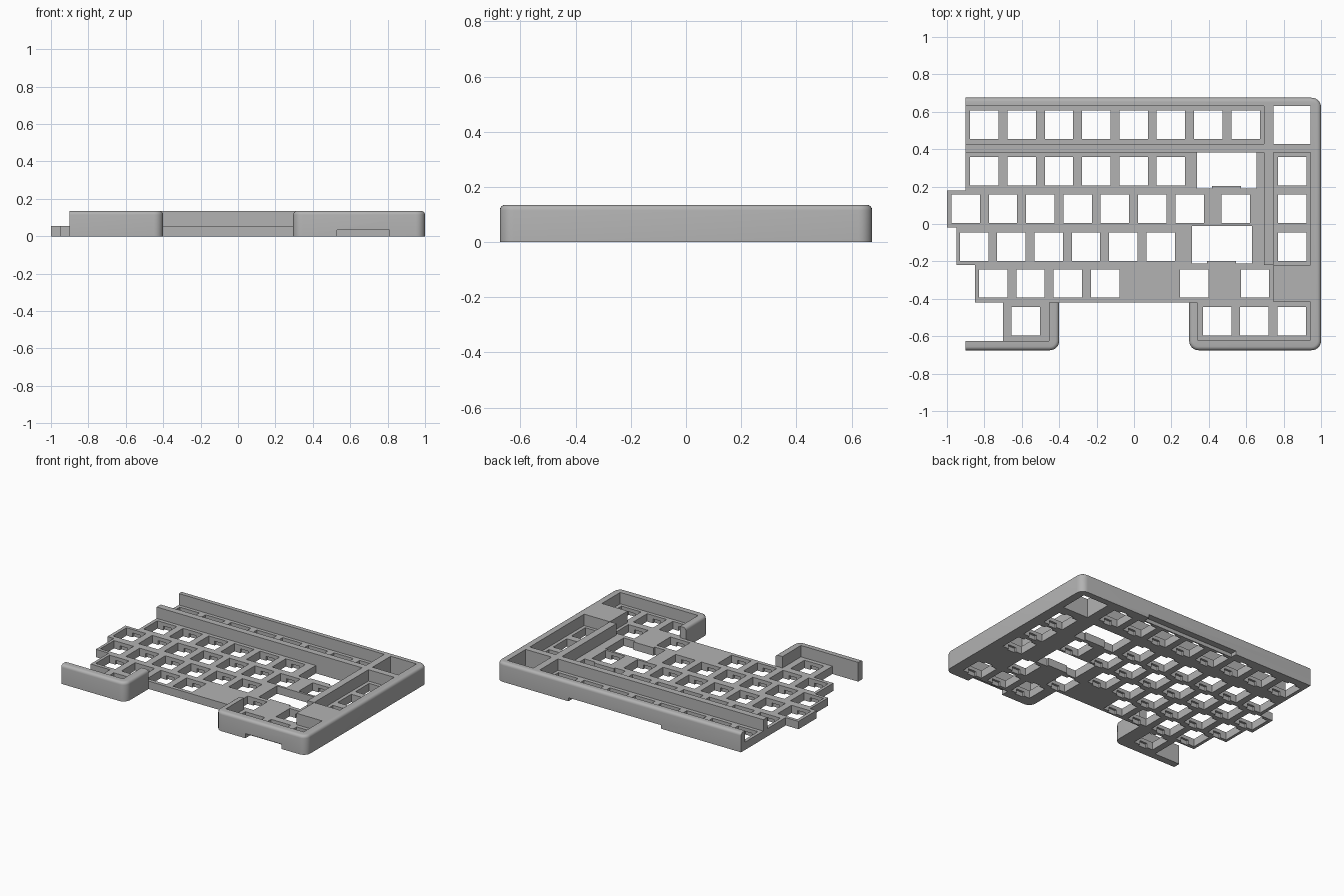
import bpy, bmesh
from math import cos, sin, pi
from mathutils import Vector

PLATE, RIM = 0.055, 0.135
KEY, PITCH = 0.152, 0.1995

cube = bpy.data.objects.get("Cube")
if cube:
    bpy.data.objects.remove(cube, do_unlink=True)

grey = bpy.data.materials.new("case_grey")
grey.use_nodes = True
colour = (0.45, 0.45, 0.45, 1)
grey.diffuse_color = colour
grey.node_tree.nodes["Principled BSDF"].inputs["Base Color"].default_value = colour


def make(name, bm):
    bmesh.ops.recalc_face_normals(bm, faces=bm.faces)
    me = bpy.data.meshes.new(name)
    bm.to_mesh(me)
    bm.free()
    me.materials.append(grey)
    ob = bpy.data.objects.new(name, me)
    bpy.context.collection.objects.link(ob)
    return ob


def extrude(bm, pts, z0, z1):
    face = bm.faces.new([bm.verts.new((x, y, z0)) for x, y in pts])
    new = bmesh.ops.extrude_face_region(bm, geom=[face])["geom"]
    for v in new:
        if isinstance(v, bmesh.types.BMVert):
            v.co.z = z1


def box(bm, x0, x1, y0, y1, z0, z1):
    extrude(bm, [(x0, y0), (x1, y0), (x1, y1), (x0, y1)], z0, z1)


def rounded(pts, r=0.05, steps=6):
    """Round every corner of an open right-angled path except its ends."""
    out = [pts[0]]
    for a, b, c in zip(pts, pts[1:], pts[2:]):
        p = Vector(b)
        u, w = (Vector(a) - p).normalized(), (Vector(c) - p).normalized()
        for i in range(steps + 1):
            t = i / steps * pi / 2
            out.append(tuple(p + u * r * (1 - sin(t)) + w * r * (1 - cos(t))))
    return out + [pts[-1]]


def wall(name, outer, inner):
    """Tall wall whose outer top edge is filleted."""
    bm = bmesh.new()
    path = rounded(outer)
    extrude(bm, path + inner, 0, RIM)
    on_path = lambda v: v.co.z > PLATE and any(
        (v.co.xy - Vector(p)).length < 1e-4 for p in path)
    edges = [e for e in bm.edges if all(on_path(v) for v in e.verts)]
    bmesh.ops.bevel(bm, geom=edges, offset=0.02, segments=4, profile=0.5,
                    affect='EDGES')
    return make(name, bm)


def combine(target, other, operation):
    mod = target.modifiers.new(other.name, 'BOOLEAN')
    mod.object, mod.operation, mod.solver = other, operation, 'EXACT'
    mod.use_self = True
    bpy.context.view_layer.objects.active = target
    bpy.ops.object.modifier_apply(modifier=mod.name)
    bpy.data.objects.remove(other, do_unlink=True)


# Key plate with a staggered left edge
bm = bmesh.new()
extrude(bm, [(-0.9, 0.65), (0.97, 0.65), (0.97, -0.64), (0.32, -0.64),
             (0.32, -0.42), (-0.42, -0.42), (-0.42, -0.64), (-0.7, -0.64),
             (-0.7, -0.42), (-0.85, -0.42), (-0.85, -0.22), (-0.95, -0.22),
             (-0.95, -0.02), (-1, -0.02), (-1, 0.18), (-0.9, 0.18)], 0, PLATE)
case = make("keyboard_case", bm)

# Outer walls
combine(case, wall("main_rim",
                   [(-0.9, 0.675), (1, 0.675), (1, -0.675), (0.295, -0.675), (0.295, -0.42)],
                   [(0.34, -0.42), (0.34, -0.62), (0.945, -0.62), (0.945, 0.63), (-0.9, 0.63)]),
        'UNION')
combine(case, wall("front_left_rim",
                   [(-0.9, -0.675), (-0.4, -0.675), (-0.4, -0.42)],
                   [(-0.455, -0.42), (-0.455, -0.625), (-0.9, -0.625)]), 'UNION')

# Inner ridges between key groups, and the solid block beside the lower keys
for name, x0, x1, y0, y1 in (("row_ridge", -0.9, 0.72, 0.383, 0.428),
                             ("column_divider", 0.695, 0.745, -0.22, 0.65),
                             ("column_bridge", 0.72, 0.97, 0.383, 0.428),
                             ("corner_block", 0.745, 0.97, -0.417, -0.22)):
    bm = bmesh.new()
    box(bm, x0, x1, y0, y1, 0, RIM)
    combine(case, make(name, bm), 'UNION')

# Key openings: row height, first key of the run, number of keys
runs = ((0.53, -0.8, 8), (0.281, -0.8, 6), (0.082, -0.9, 7), (0.082, 0.545, 1),
        (-0.122, -0.855, 6), (-0.318, -0.753, 4), (-0.318, 0.321, 1),
        (-0.318, 0.647, 1), (-0.52, -0.578, 1), (-0.52, 0.444, 3),
        (0.281, 0.845, 1), (0.082, 0.845, 1), (-0.122, 0.845, 1))
keys, clips = bmesh.new(), bmesh.new()
h = KEY / 2
for y, first, count in runs:
    for i in range(count):
        x = first + i * PITCH
        box(keys, x - h, x + h, y - h, y + h, -0.1, 0.1)
        # Clip recesses under the plate
        box(clips, x - 0.03, x + 0.03, y - h - 0.015, y + h + 0.015, -0.1, 0.03)

# Wide key openings with a shallow step in the front edge
for x0, x1, y0, y1 in ((0.337, 0.655, 0.19, 0.383), (0.31, 0.632, -0.212, -0.01)):
    m = x0 + 0.08
    extrude(keys, [(x0, y0), (m, y0), (m, y0 + 0.014), (m + 0.155, y0 + 0.014),
                   (m + 0.155, y0), (x1, y0), (x1, y1), (x0, y1)], -0.1, 0.1)

# Open controller bay in the back corner
box(keys, 0.745, 0.945, 0.428, 0.63, -0.1, 0.2)
combine(case, make("key_cutter", keys), 'DIFFERENCE')
combine(case, make("clip_cutter", clips), 'DIFFERENCE')

# Slots under the front and back walls
slots = bmesh.new()
box(slots, 0.53, 0.81, -0.7, -0.62, -0.1, 0.033)
box(slots, -0.28, 0.44, 0.63, 0.7, -0.1, 0.025)
combine(case, make("slot_cutter", slots), 'DIFFERENCE')

bpy.ops.object.select_all(action='DESELECT')
case.select_set(True)
bpy.context.view_layer.objects.active = case
bpy.ops.object.shade_smooth_by_angle(angle=0.6)
